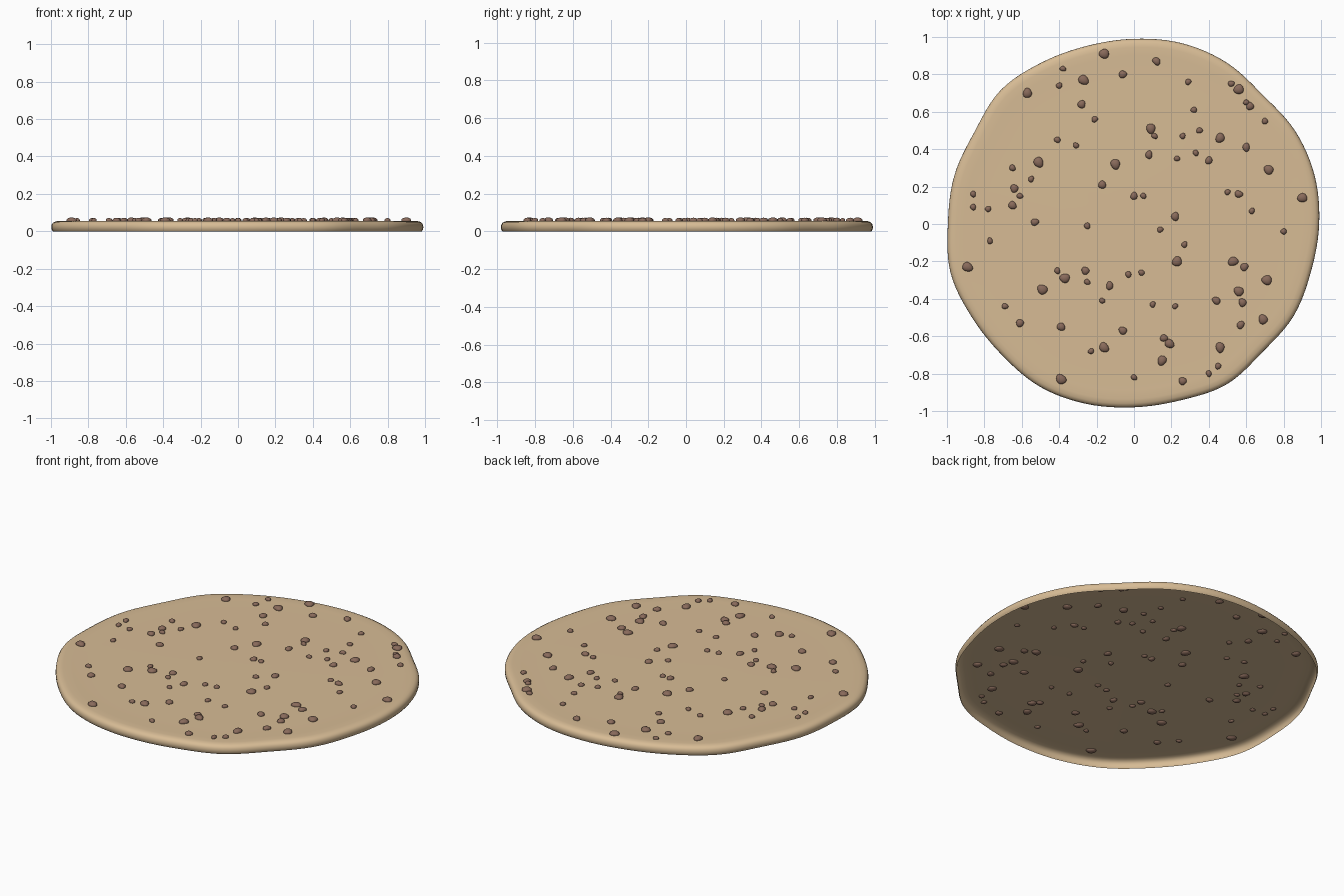
import bpy, bmesh, math, random
from mathutils import Matrix, Vector

random.seed(4)
cube = bpy.data.objects.get("Cube")
if cube:
    bpy.data.objects.remove(cube, do_unlink=True)


def make_material(name, rgb):
    mat = bpy.data.materials.new(name)
    mat.use_nodes = True
    mat.diffuse_color = (*rgb, 1)
    mat.node_tree.nodes["Principled BSDF"].inputs["Base Color"].default_value = (*rgb, 1)
    return mat


def make_object(name, bm, mat):
    bmesh.ops.recalc_face_normals(bm, faces=bm.faces[:])
    mesh = bpy.data.meshes.new(name)
    bm.to_mesh(mesh)
    bm.free()
    for poly in mesh.polygons:
        poly.use_smooth = True
    mesh.materials.append(mat)
    obj = bpy.data.objects.new(name, mesh)
    bpy.context.collection.objects.link(obj)
    return obj


dough = make_material("baked dough", (0.68, 0.50, 0.30))
chocolate = make_material("milk chocolate", (0.25, 0.145, 0.105))

# Uneven outline: radius in percent at equal angles, starting at +x
OUTLINE = [99, 100, 99.5, 97.5, 99.5, 100, 99, 98.5, 99.5, 101, 98.5, 99.5,
           99.5, 101.5, 100, 99.5, 100.5, 99.5, 98, 97.5, 99, 97, 98.5, 98]


def outline_radius(turn):
    """Smooth closed curve through the outline radii."""
    n = len(OUTLINE)
    i, t = int(turn * n), (turn * n) % 1
    a, b, c, d = (OUTLINE[(i + k) % n] / 100 for k in (-1, 0, 1, 2))
    return b + t / 2 * (c - a + t * (2 * a - 5 * b + 4 * c - d + t * (3 * (b - c) + d - a)))


# Crust: rounded wall and flat top, open underneath; (inset from edge, height)
PROFILE = [(0.008, 0), (0.001, 0.01), (0, 0.024), (0.002, 0.036), (0.009, 0.046),
           (0.022, 0.053), (0.045, 0.056), (0.09, 0.055), (0.2, 0.055), (0.6, 0.056)]
SEGMENTS = 144
bm = bmesh.new()
rings = []
for inset, z in PROFILE:
    ring = []
    for s in range(SEGMENTS):
        angle = math.tau * s / SEGMENTS
        r = outline_radius(s / SEGMENTS) - inset
        ring.append(bm.verts.new((r * math.cos(angle), r * math.sin(angle), z)))
    rings.append(ring)
for low, high in zip(rings, rings[1:]):
    for s in range(SEGMENTS):
        e = (s + 1) % SEGMENTS
        bm.faces.new((low[s], low[e], high[e], high[s]))
centre = bm.verts.new((0, 0, PROFILE[-1][1]))
for s in range(SEGMENTS):
    bm.faces.new((rings[-1][s], rings[-1][(s + 1) % SEGMENTS], centre))
# An open shell needs its outward direction settled by hand
crust = make_object("cookie_crust", bm, dough)
if crust.data.polygons[-1].normal.z < 0:
    crust.data.flip_normals()

# Chips grouped by size: x, y in hundredths
LARGE = [(-57, 70), (56, 72), (9, 51), (46, 46), (-51, 33), (-10, 32), (72, 29), (90, 14),
         (-89, -23), (-49, -35), (-37, -29), (23, -20), (53, -20), (71, -30), (56, -36),
         (-16, -66), (19, -64), (46, -66), (15, -73), (-39, -83), (-16, 91), (-27, 77), (69, -51)]
MEDIUM = [(12, 87), (-6, 80), (-17, 21), (0, 15), (40, 34), (60, 41), (-64, 19), (8, 37),
          (22, 4), (-53, 1), (-13, -33), (-39, -55), (-6, -57), (16, -61), (44, -41),
          (58, -42), (57, -54), (26, -84), (-61, -53), (56, 16), (59, -23), (62, 63),
          (-26, -25), (-65, 10), (-28, 64)]
SMALL = [(-38, 83), (-40, 74), (29, 76), (52, 75), (32, 61), (70, 55), (-21, 56), (-41, 45),
         (-31, 42), (11, 47), (26, 47), (35, 50), (33, 38), (23, 35), (-65, 30), (-55, 24),
         (-61, 15), (-86, 16), (-86, 9), (-78, 8), (5, 15), (50, 17), (63, 7), (80, -4),
         (-25, -1), (14, -3), (-77, -9), (27, -11), (-41, -25), (-25, -31), (-3, -27),
         (4, -26), (-17, -41), (10, -43), (22, -44), (-69, -44), (-23, -68), (0, -82),
         (40, -80), (45, -76), (60, 65)]


def add_chip(bm, x, y, radius):
    """Flattened, slightly lumpy chip set into the top surface."""
    spin = Matrix.Rotation(random.uniform(0, math.tau), 4, 'Z')
    size = Vector((radius * random.uniform(1, 1.12), radius * random.uniform(0.85, 0.98),
                   0.008 + radius * 0.3))
    verts = bmesh.ops.create_icosphere(bm, subdivisions=3, radius=1)["verts"]
    phase = random.uniform(0, math.tau)
    for v in verts:
        lump = 1 + 0.06 * math.sin(3 * math.atan2(v.co.y, v.co.x) + phase) * (1 - v.co.z ** 2)
        v.co = Vector((v.co.x * size.x * lump, v.co.y * size.y * lump, v.co.z * size.z))
    bmesh.ops.transform(bm, verts=verts, matrix=Matrix.Translation((x, y, 0.058)) @ spin)


bm = bmesh.new()
for spots, radius in ((LARGE, 0.026), (MEDIUM, 0.021), (SMALL, 0.016)):
    for x, y in spots:
        add_chip(bm, x / 100, y / 100, radius)
make_object("chocolate_chips", bm, chocolate)
